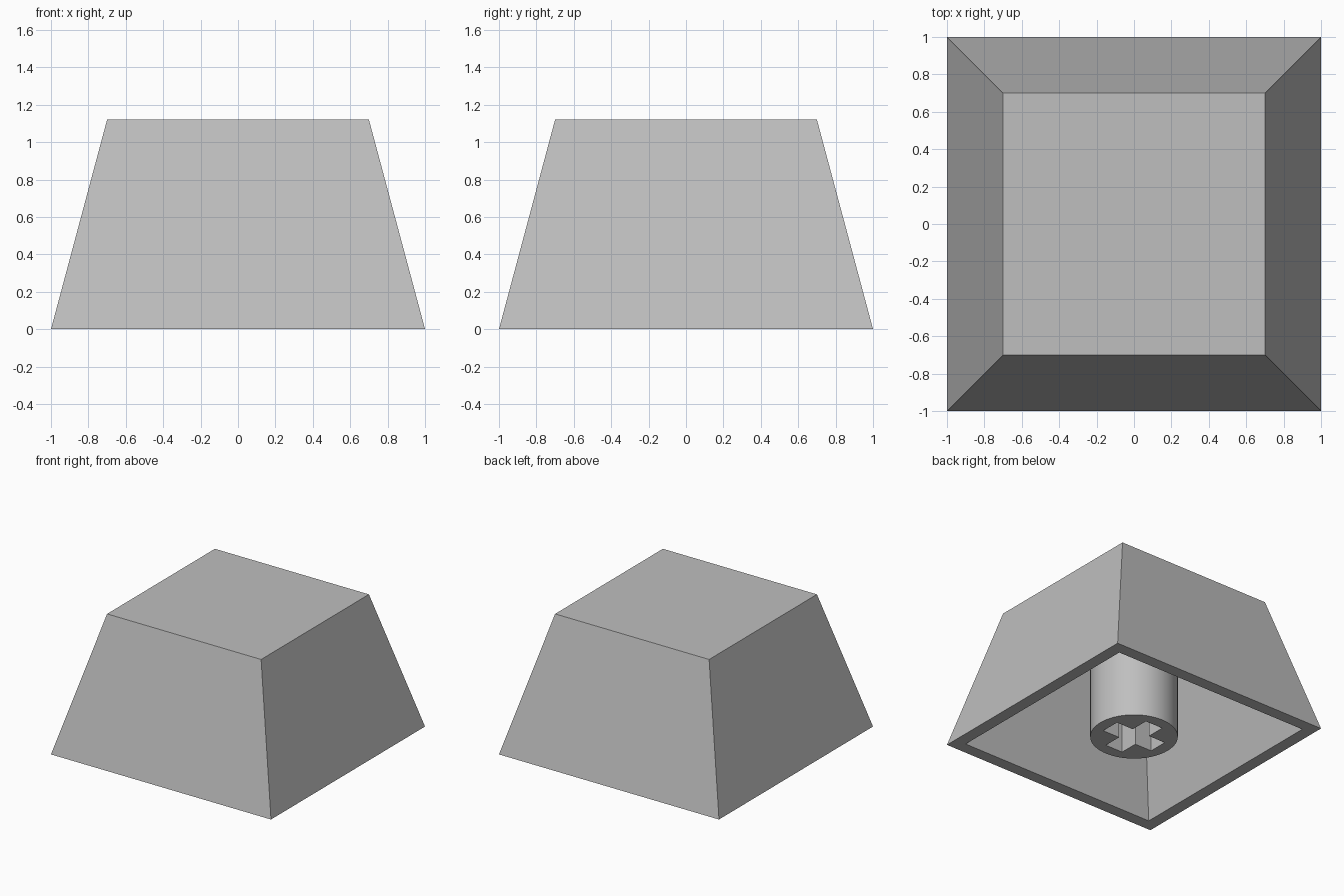
import bpy, bmesh, math

if "Cube" in bpy.data.objects:
    bpy.data.objects.remove(bpy.data.objects["Cube"])

grey = bpy.data.materials.new("plain grey")
grey.diffuse_color = (0.52, 0.52, 0.52, 1)
grey.use_nodes = True
grey.node_tree.nodes["Principled BSDF"].inputs["Base Color"].default_value = grey.diffuse_color

HEIGHT, CEILING = 1.12, 1.02


def add_object(name, bm):
    bmesh.ops.recalc_face_normals(bm, faces=bm.faces)
    mesh = bpy.data.meshes.new(name)
    bm.to_mesh(mesh)
    bm.free()
    mesh.materials.append(grey)
    obj = bpy.data.objects.new(name, mesh)
    bpy.context.collection.objects.link(obj)
    return obj


def square_ring(bm, half, z):
    corners = ((-1, -1), (1, -1), (1, 1), (-1, 1))
    return [bm.verts.new((x * half, y * half, z)) for x, y in corners]


def prism(name, outline, z0, z1):
    bm = bmesh.new()
    face = bm.faces.new([bm.verts.new((x, y, z0)) for x, y in outline])
    out = bmesh.ops.extrude_face_region(bm, geom=[face], use_keep_orig=True)
    top = [v for v in out["geom"] if isinstance(v, bmesh.types.BMVert)]
    bmesh.ops.translate(bm, verts=top, vec=(0, 0, z1 - z0))
    return add_object(name, bm)


# Hollow tapered cap: outer top, outer rim, inner rim, ceiling
bm = bmesh.new()
rings = [square_ring(bm, half, z) for half, z in
         ((0.70, HEIGHT), (1.0, 0), (0.90, 0), (0.61, CEILING))]
for a, b in zip(rings, rings[1:]):
    for i in range(4):
        j = (i + 1) % 4
        bm.faces.new((a[i], a[j], b[j], b[i]))
bm.faces.new(rings[0])
bm.faces.new(rings[-1])
add_object("key_cap_shell", bm)

# Round stem hanging from the ceiling
SIDES, RADIUS = 64, 0.33
circle = [(RADIUS * math.cos(math.tau * i / SIDES),
           RADIUS * math.sin(math.tau * i / SIDES)) for i in range(SIDES)]
stem = prism("stem", circle, 0, CEILING)

# Cross-shaped socket cut into the stem
L, W = 0.235, 0.08
arm = [(L, -W), (L, W), (W, W)]
cross = []
for _ in range(4):
    cross += arm
    arm = [(-y, x) for x, y in arm]
cutter = prism("socket_cutter", cross, -0.1, 0.45)
cutter.hide_render = True
cutter.hide_set(True)

cut = stem.modifiers.new("socket", "BOOLEAN")
cut.operation = "DIFFERENCE"
cut.solver = "EXACT"
cut.object = cutter

# Apply the cut, then smooth the round side only
bpy.context.view_layer.objects.active = stem
stem.select_set(True)
bpy.ops.object.modifier_apply(modifier=cut.name)
bpy.data.objects.remove(cutter)
bpy.ops.object.shade_smooth_by_angle(angle=math.radians(30))
